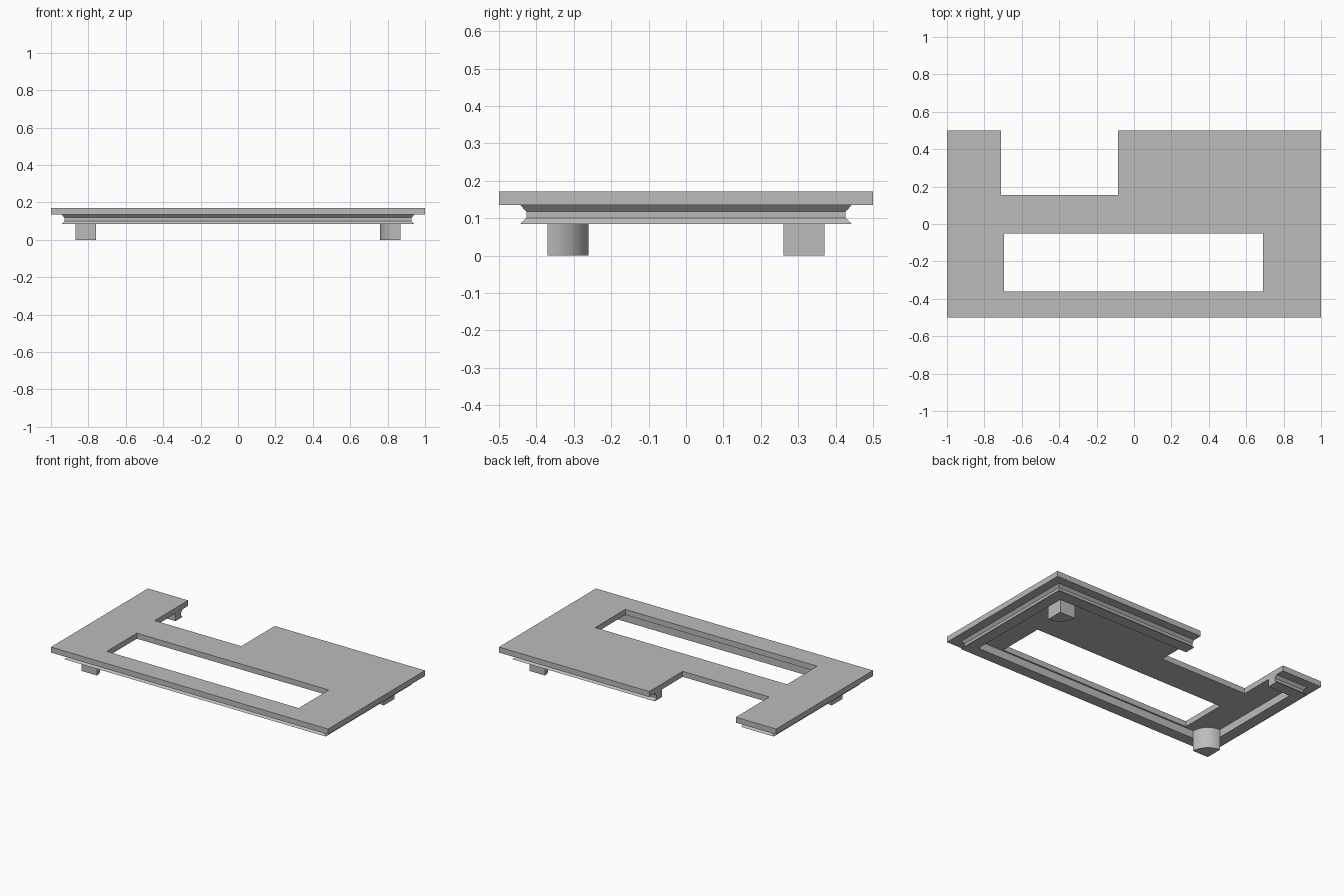
import bpy, bmesh
from math import cos, sin, pi

if "Cube" in bpy.data.objects:
    bpy.data.objects.remove(bpy.data.objects["Cube"])

UNDERSIDE, TOP = 0.135, 0.171
NOTCH_L, NOTCH_R = -0.71, -0.085

grey = bpy.data.materials.new("plain grey")
grey.use_nodes = True
grey.diffuse_color = (0.5, 0.5, 0.5, 1)
grey.node_tree.nodes["Principled BSDF"].inputs["Base Color"].default_value = (0.5, 0.5, 0.5, 1)


def finish(name, bm):
    bmesh.ops.recalc_face_normals(bm, faces=bm.faces)
    mesh = bpy.data.meshes.new(name)
    bm.to_mesh(mesh)
    bm.free()
    mesh.materials.append(grey)
    obj = bpy.data.objects.new(name, mesh)
    bpy.context.collection.objects.link(obj)
    return obj


def slab(name, outlines, low, high):
    """Extrude flat outlines; inner outlines become openings."""
    bm = bmesh.new()
    for outline in outlines:
        verts = [bm.verts.new((x, y, low)) for x, y in outline]
        for i, v in enumerate(verts):
            bm.edges.new((verts[i - 1], v))
    bmesh.ops.triangle_fill(bm, edges=bm.edges[:], use_beauty=True, normal=(0, 0, 1))
    grown = bmesh.ops.extrude_face_region(bm, geom=bm.faces[:])["geom"]
    moved = [g for g in grown if isinstance(g, bmesh.types.BMVert)]
    bmesh.ops.translate(bm, verts=moved, vec=(0, 0, high - low))
    bmesh.ops.dissolve_limit(bm, angle_limit=0.01, verts=bm.verts[:], edges=bm.edges[:])
    return finish(name, bm)


# Top with a back notch and a long opening
outer = [(-1, -0.5), (1, -0.5), (1, 0.5), (NOTCH_R, 0.5), (NOTCH_R, 0.155),
         (NOTCH_L, 0.155), (NOTCH_L, 0.5), (-1, 0.5)]
opening = [(-0.695, -0.36), (0.69, -0.36), (0.69, -0.05), (-0.695, -0.05)]
slab("top_plate", [outer, opening], UNDERSIDE, TOP)

# Moulding under the rim: profile of (inset, height), mitred round the corners
profile = [(0, UNDERSIDE), (0.016, 0.118), (0.016, 0.101), (0, 0.085),
           (0.073, 0.085), (0.073, UNDERSIDE)]
bm = bmesh.new()
rings = []
for inset, z in profile:
    a, b = 0.943 - inset, 0.443 - inset
    path = [(NOTCH_R, b), (a, b), (a, -b), (-a, -b), (-a, b), (NOTCH_L, b)]
    rings.append([bm.verts.new((x, y, z)) for x, y in path])
for i, ring in enumerate(rings):
    prev = rings[i - 1]
    for j in range(len(ring) - 1):
        bm.faces.new((prev[j], prev[j + 1], ring[j + 1], ring[j]))
for end in (0, -1):
    bm.faces.new([ring[end] for ring in rings])
finish("rim_moulding", bm)

# Quarter-round feet in two opposite inner corners
for name, side in (("back_foot", 1), ("front_foot", -1)):
    cx, cy, r = 0.87 * side, 0.37 * side, 0.11 * side
    arc = [(cx - r * cos(t * pi / 32), cy - r * sin(t * pi / 32)) for t in range(17)]
    foot = slab(name, [[(cx, cy)] + arc], 0, UNDERSIDE)
    bpy.ops.object.select_all(action="DESELECT")
    foot.select_set(True)
    bpy.context.view_layer.objects.active = foot
    bpy.ops.object.shade_smooth_by_angle(angle=0.5)
